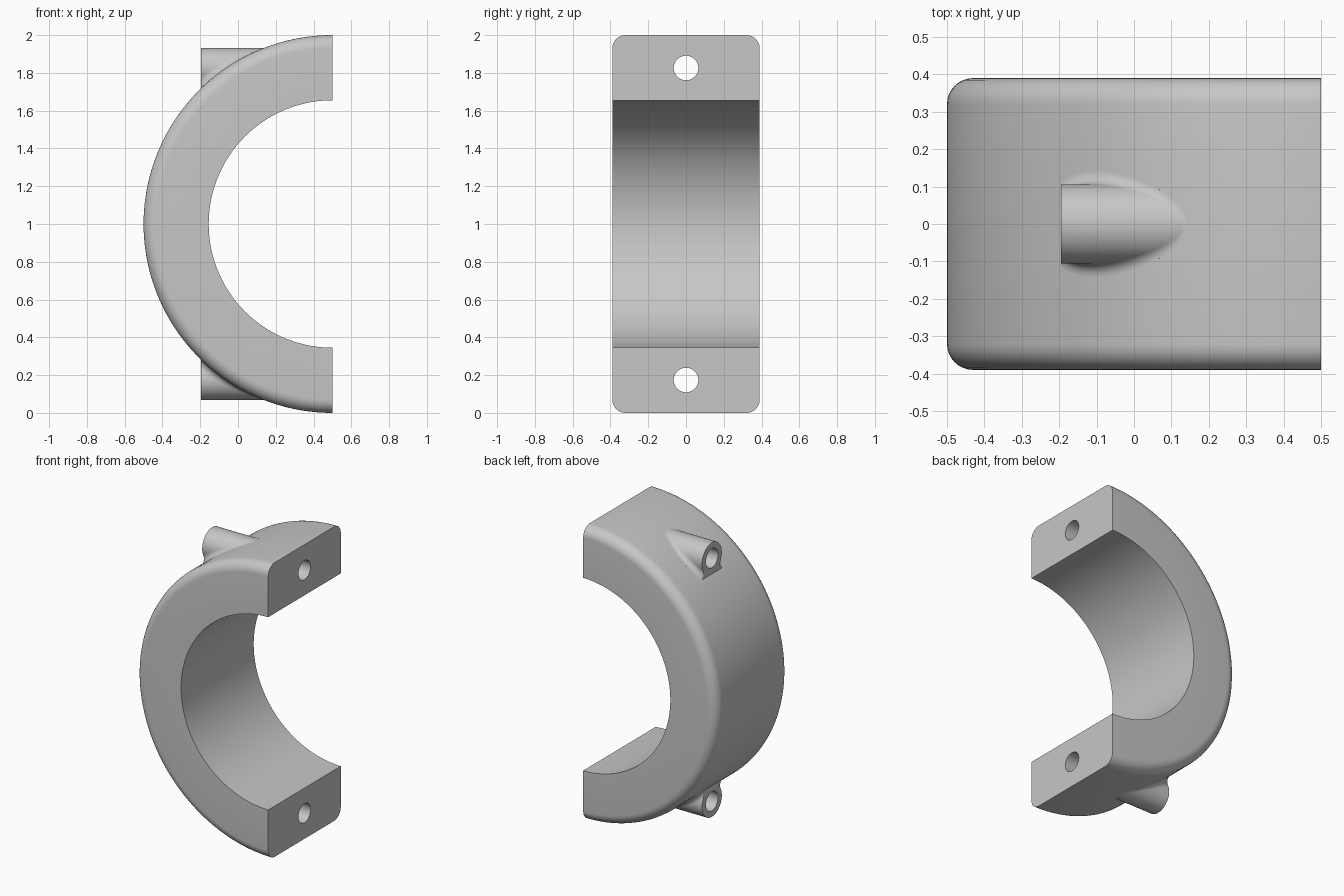
import bpy, bmesh, math
from mathutils import Vector

if "Cube" in bpy.data.objects:
    bpy.data.objects.remove(bpy.data.objects["Cube"])

CX, CZ = 0.5, 1.0                  # axis of the half ring
R_OUT, R_IN, HALF_W = 1.0, 0.655, 0.39
ROUND = 0.07                       # rounding of the outer rim
BOSS_Z, BOSS_R, HOLE_R = 0.826, 0.106, 0.065
BOSS_END, FILLET = -0.195, 0.035

grey = bpy.data.materials.new("plain grey")
grey.diffuse_color = (0.57, 0.57, 0.57, 1)
grey.use_nodes = True
grey.node_tree.nodes["Principled BSDF"].inputs["Base Color"].default_value = grey.diffuse_color


def loft(name, loops, caps=False):
    """Skin a list of closed point loops of equal length."""
    bm = bmesh.new()
    rows = [[bm.verts.new(p) for p in loop] for loop in loops]
    n = len(rows[0])
    for a, b in zip(rows, rows[1:]):
        for i in range(n):
            j = (i + 1) % n
            bm.faces.new((a[i], a[j], b[j], b[i]))
    if caps:
        bm.faces.new(rows[0])
        bm.faces.new(rows[-1])
    bmesh.ops.remove_doubles(bm, verts=bm.verts, dist=1e-5)
    bmesh.ops.recalc_face_normals(bm, faces=bm.faces)
    mesh = bpy.data.meshes.new(name)
    bm.to_mesh(mesh)
    bm.free()
    obj = bpy.data.objects.new(name, mesh)
    bpy.context.collection.objects.link(obj)
    mesh.materials.append(grey)
    return obj


def smooth(obj):
    bpy.ops.object.select_all(action='DESELECT')
    obj.select_set(True)
    bpy.context.view_layer.objects.active = obj
    bpy.ops.object.shade_smooth_by_angle(angle=math.radians(30))


# Half ring: cross-section with two rounded outer corners, swept 180 degrees
section = [(R_IN, HALF_W), (R_IN, -HALF_W)]
for side in (-1, 1):
    for k in range(9):
        a = math.pi / 2 * (k if side < 0 else 8 - k) / 8
        section.append((R_OUT - ROUND + ROUND * math.sin(a),
                        side * (HALF_W - ROUND + ROUND * math.cos(a))))
STEPS = 128
ring_loops = []
for s in range(STEPS + 1):
    a = math.pi * s / STEPS
    ring_loops.append([(CX - r * math.sin(a), y, CZ + r * math.cos(a)) for r, y in section])
ring = loft("half_ring", ring_loops, caps=True)


def boss(name, side):
    """Hollow screw boss with a rolling-ball fillet onto the ring."""
    n, arc = 128, 8
    columns = []
    for i in range(n):
        t = 2 * math.pi * i / n
        c, s = math.cos(t), math.sin(t)
        # bore, from the ring surface to the open end
        hz = BOSS_Z + HOLE_R * s
        col = [Vector((CX - math.sqrt(R_OUT ** 2 - hz ** 2) + 0.01, HOLE_R * c, hz)),
               Vector((BOSS_END, HOLE_R * c, hz)),
               Vector((BOSS_END, BOSS_R * c, BOSS_Z + BOSS_R * s))]
        # fillet arc between boss wall and ring surface
        zc = BOSS_Z + (BOSS_R + FILLET) * s
        dx = -math.sqrt((R_OUT + FILLET) ** 2 - zc ** 2)
        centre = Vector((CX + dx, (BOSS_R + FILLET) * c, zc))
        to_wall = Vector((0, -c, -s))
        to_ring = Vector((-dx, 0, -zc)).normalized()
        for k in range(arc + 1):
            p = centre + FILLET * to_wall.slerp(to_ring, k / arc)
            p.x = max(p.x, BOSS_END)
            col.append(p)
        # short skirt sunk into the ring
        col.append(col[-1] + 0.01 * to_ring)
        columns.append(col)
    loops = [[(col[k].x, col[k].y, CZ + side * col[k].z) for col in columns]
             for k in range(len(columns[0]))]
    # the first and last loops meet inside the ring, closing the shell
    return loft(name, loops + [loops[0]])


def hole_cutter(name, side):
    loops = [[(x, HOLE_R * math.cos(2 * math.pi * i / 128),
               CZ + side * (BOSS_Z + HOLE_R * math.sin(2 * math.pi * i / 128)))
              for i in range(128)] for x in (-0.6, 0.7)]
    return loft(name, loops, caps=True)


# Screw holes through both ends of the ring, and their bosses
cutters = []
for label, side in (("upper", 1), ("lower", -1)):
    smooth(boss(label + "_screw_boss", side))
    cutter = hole_cutter(label + "_hole_cutter", side)
    cutter.hide_render = True
    mod = ring.modifiers.new(label + "_hole", 'BOOLEAN')
    mod.operation, mod.solver, mod.object = 'DIFFERENCE', 'EXACT', cutter
    cutters.append(cutter)

bpy.ops.object.select_all(action='DESELECT')
ring.select_set(True)
bpy.context.view_layer.objects.active = ring
for mod in list(ring.modifiers):
    bpy.ops.object.modifier_apply(modifier=mod.name)
for cutter in cutters:
    bpy.data.objects.remove(cutter, do_unlink=True)
smooth(ring)
